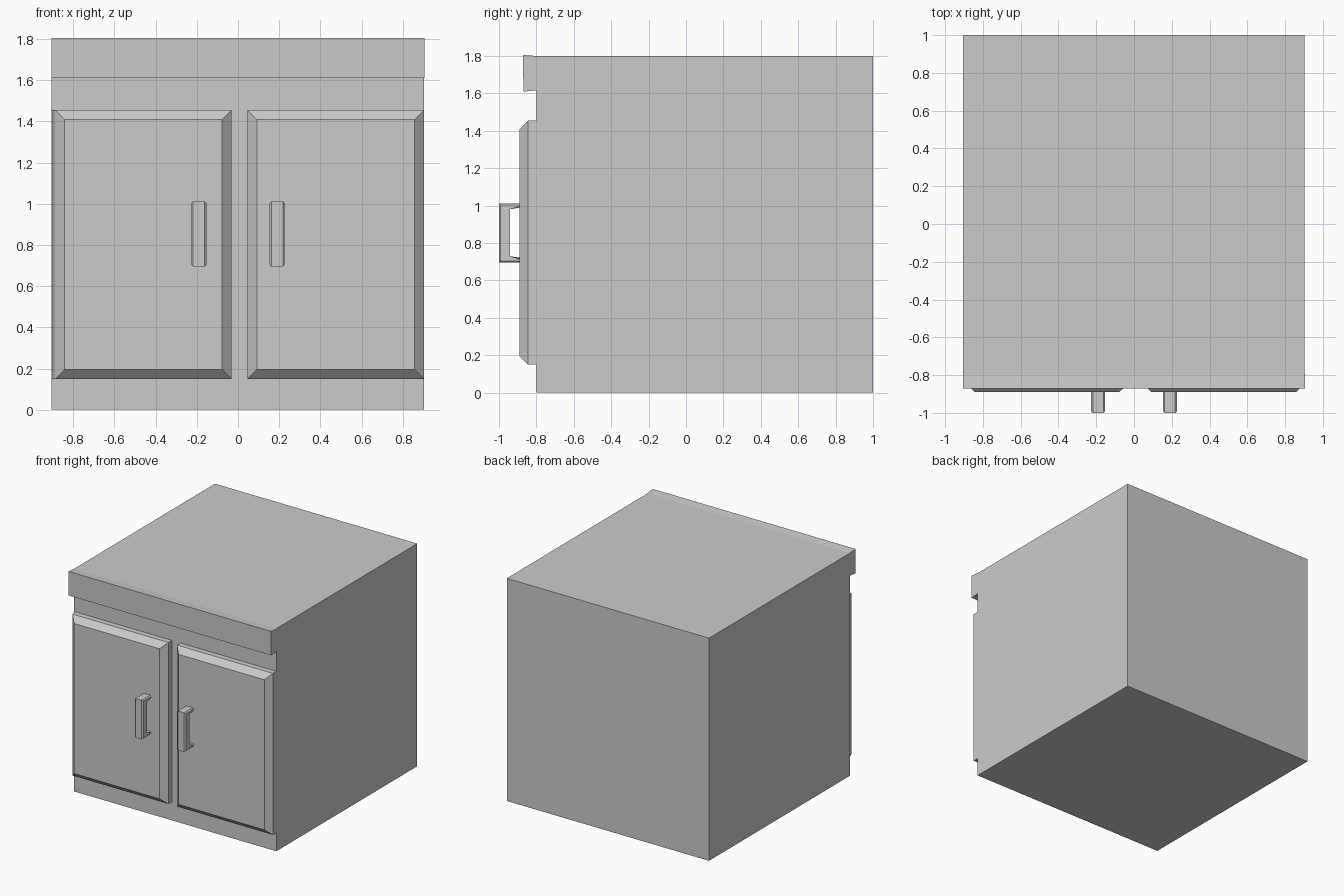
import bpy, bmesh

if "Cube" in bpy.data.objects:
    bpy.data.objects.remove(bpy.data.objects["Cube"])


def finish(name, bm):
    bmesh.ops.recalc_face_normals(bm, faces=bm.faces[:])
    mesh = bpy.data.meshes.new(name)
    bm.to_mesh(mesh)
    bm.free()
    obj = bpy.data.objects.new(name, mesh)
    bpy.context.collection.objects.link(obj)
    return obj


def extrude_profile(profile, x0, x1):
    """Prism from a (y, z) outline, running along x."""
    bm = bmesh.new()
    a = [bm.verts.new((x0, y, z)) for y, z in profile]
    b = [bm.verts.new((x1, y, z)) for y, z in profile]
    bm.faces.new(a)
    bm.faces.new(b[::-1])
    n = len(profile)
    for i in range(n):
        j = (i + 1) % n
        bm.faces.new((a[i], b[i], b[j], a[j]))
    return bm


def door(name, sections):
    """Bevelled panel lofted through (y, x0, x1, z0, z1) rectangles."""
    bm = bmesh.new()
    loops = [[bm.verts.new((x, y, z)) for x, z in
              ((x0, z0), (x1, z0), (x1, z1), (x0, z1))]
             for y, x0, x1, z0, z1 in sections]
    for lo, hi in zip(loops, loops[1:]):
        for i in range(4):
            j = (i + 1) % 4
            bm.faces.new((lo[i], lo[j], hi[j], hi[i]))
    bm.faces.new(loops[0])
    bm.faces.new(loops[-1])
    return finish(name, bm)


def handle(name, x):
    """U-shaped pull with chamfered long edges."""
    back, front, inner = -0.885, -1.0, -0.95
    outline = [(back, 0.696), (front, 0.696), (front, 1.012), (back, 1.012),
               (back, 0.99), (inner, 0.99), (inner, 0.721), (back, 0.721)]
    bm = extrude_profile(outline, x - 0.037, x + 0.037)
    edges = [e for e in bm.edges
             if abs(e.verts[0].co.x - e.verts[1].co.x) < 1e-5
             and not all(abs(v.co.y - back) < 1e-5 for v in e.verts)]
    bmesh.ops.bevel(bm, geom=edges, offset=0.009, segments=1,
                    affect='EDGES', clamp_overlap=True)
    return finish(name, bm)


# Cabinet body
finish("cabinet_body", extrude_profile(
    [(-0.80, 0), (1.0, 0), (1.0, 1.80), (-0.80, 1.80)], -0.906, 0.903))

# Slightly tilted lip along the front of the worktop
finish("worktop_lip", extrude_profile(
    [(-0.798, 1.80), (-0.872, 1.806), (-0.869, 1.61), (-0.798, 1.617)],
    -0.906, 0.906))

# Doors: back edge, rim, raised front panel
door("left_door", [(-0.795, -0.905, -0.031, 0.15, 1.455),
                   (-0.845, -0.888, -0.031, 0.15, 1.455),
                   (-0.89, -0.842, -0.078, 0.196, 1.409)])
door("right_door", [(-0.795, 0.046, 0.904, 0.15, 1.455),
                    (-0.845, 0.046, 0.904, 0.15, 1.455),
                    (-0.89, 0.092, 0.858, 0.196, 1.409)])

# Door handles
for side, x in (("left", -0.19), ("right", 0.19)):
    handle(side + "_handle", x)
